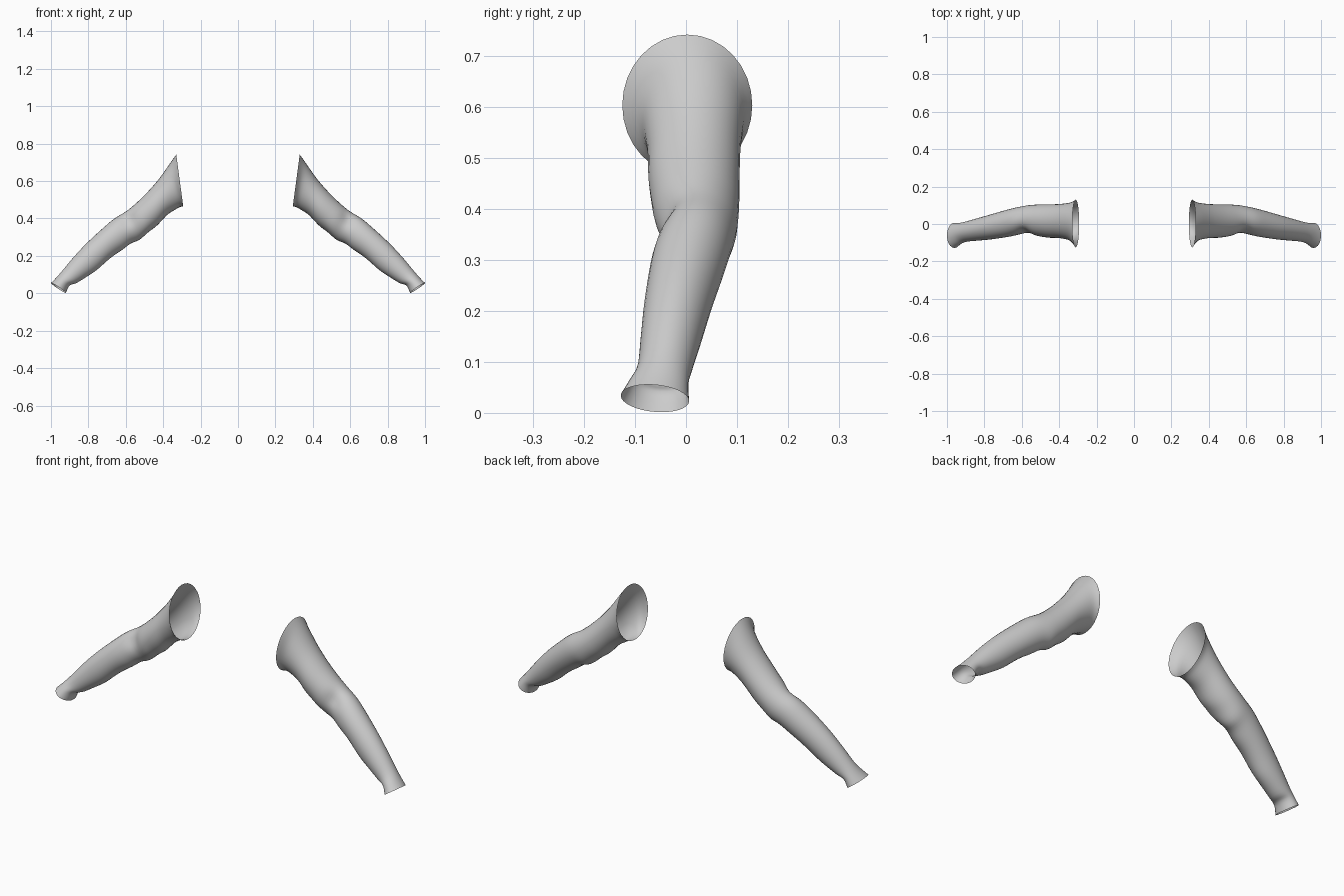
import bpy
import bmesh
import math
from mathutils import Vector

cube = bpy.data.objects.get("Cube")
if cube:
    bpy.data.objects.remove(cube, do_unlink=True)

cloth = bpy.data.materials.new("light grey cloth")
cloth.use_nodes = True
cloth.diffuse_color = (0.6, 0.6, 0.6, 1)
bsdf = cloth.node_tree.nodes["Principled BSDF"]
bsdf.inputs["Base Color"].default_value = (0.6, 0.6, 0.6, 1)
bsdf.inputs["Roughness"].default_value = 0.8

# Sleeve sections from shoulder to cuff: upper x, z; lower x, z; front y, back y
SECTIONS = [
    (.33, .742, .293, .465, -.125, .13),
    (.36, .70, .32, .457, -.090, .115),
    (.42, .615, .37, .425, -.076, .107),
    (.485, .54, .425, .372, -.073, .105),
    (.55, .477, .475, .328, -.064, .104),
    (.60, .437, .53, .287, -.050, .10),
    (.66, .40, .58, .26, -.057, .09),
    (.72, .35, .64, .22, -.070, .075),
    (.81, .267, .72, .155, -.082, .05),
    (.88, .192, .79, .10, -.089, .03),
    (.94, .12, .86, .057, -.095, .012),
    (.975, .08, .90, .042, -.110, .005),
    (1.0, .055, .92, .002, -.128, .006),
]
SIDES, STEPS = 32, 4


def spline(a, b, c, d, t):
    return b + t * ((c - a) + t * ((2 * a - 5 * b + 4 * c - d)
                    + t * (3 * b - 3 * c + d - a))) / 2


def smooth_sections():
    last = len(SECTIONS) - 1
    for i in range(last):
        group = [SECTIONS[min(max(i + k, 0), last)] for k in (-1, 0, 1, 2)]
        for s in range(STEPS):
            yield [spline(*values, s / STEPS) for values in zip(*group)]
    yield list(SECTIONS[-1])


def bump(x, centre, width):
    return math.exp(-((x - centre) / width) ** 2)


def build_sleeve(name, side):
    bm = bmesh.new()
    rings = []
    rows = list(smooth_sections())
    for r, (ux, uz, lx, lz, front, back) in enumerate(rows):
        along = r / (len(rows) - 1)
        centre = Vector(((ux + lx) / 2, (front + back) / 2, (uz + lz) / 2))
        up = Vector(((ux - lx) / 2, 0, (uz - lz) / 2))
        ring = []
        for k in range(SIDES):
            a = math.tau * k / SIDES
            # Elbow crease on the front and soft cloth folds underneath
            crease = .14 * bump(along, .43, .05) * bump(a, 5.2, .5)
            fold = .05 * bump(along, .34, .05) * bump(a, 4.0, .5)
            wave = .03 * math.sin(along * 42 + a) * bump(a, 3.4, .9)
            wave *= math.sin(math.pi * along)
            size = 1 - crease + fold + wave
            y = math.sin(a) * (back - front) / 2
            p = centre + (up * math.cos(a) + Vector((0, y, 0))) * size
            p.z -= .08 * y * along ** 4
            p.x *= side
            ring.append(bm.verts.new(p))
        rings.append(ring)
    # Join the rings with the outside of the cloth facing outwards
    for one, two in zip(rings, rings[1:]):
        for k in range(SIDES):
            n = (k + 1) % SIDES
            quad = (one[k], one[n], two[n], two[k])
            bm.faces.new(quad if side < 0 else quad[::-1])
    mesh = bpy.data.meshes.new(name)
    bm.to_mesh(mesh)
    bm.free()
    mesh.materials.append(cloth)
    mesh.shade_smooth()
    obj = bpy.data.objects.new(name, mesh)
    bpy.context.collection.objects.link(obj)


build_sleeve("left_sleeve", 1)
build_sleeve("right_sleeve", -1)
